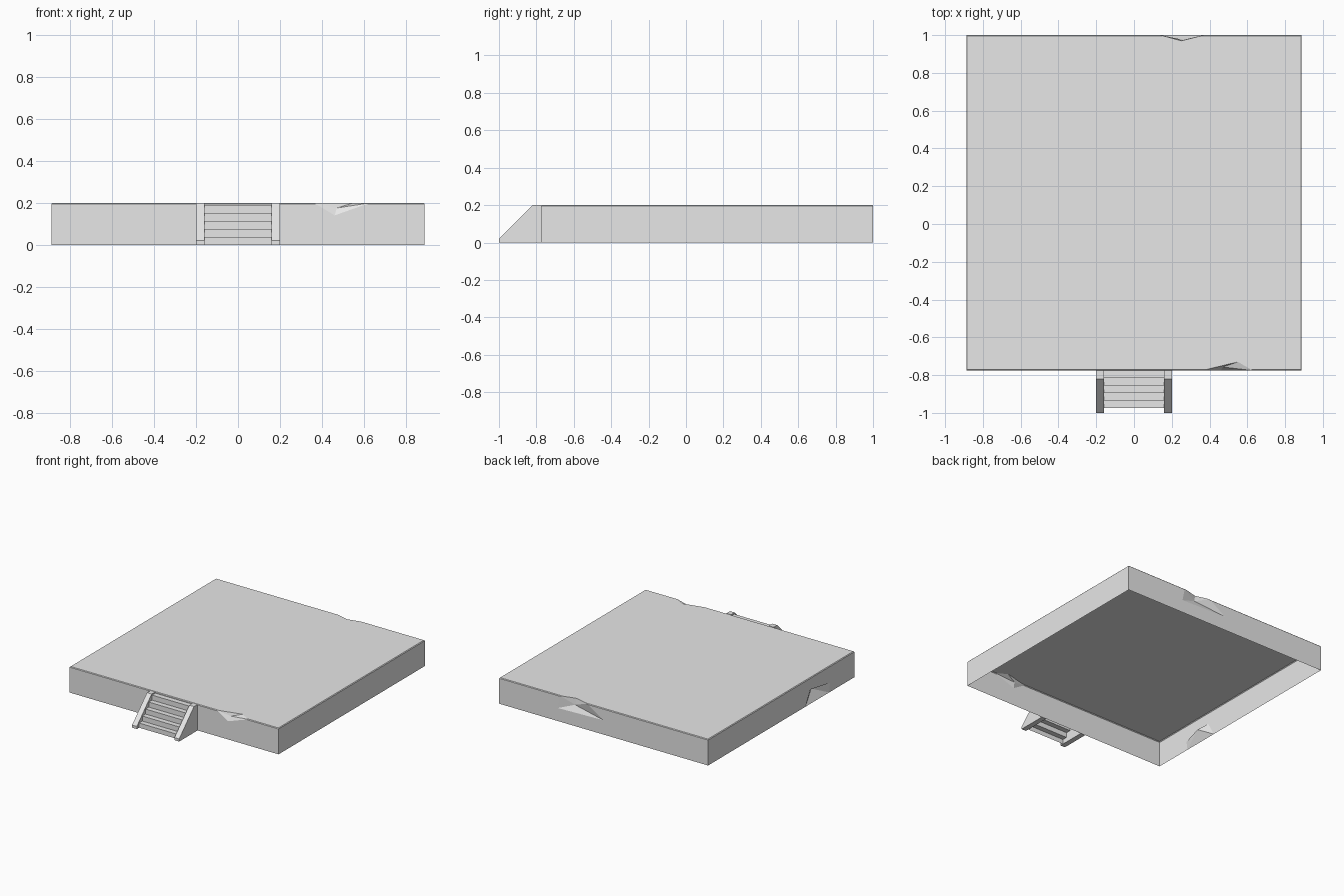
import bpy, bmesh

cube = bpy.data.objects.get("Cube")
if cube:
    bpy.data.objects.remove(cube, do_unlink=True)

stone = bpy.data.materials.new("pale grey stone")
stone.use_nodes = True
GREY = (0.8, 0.8, 0.8, 1)
stone.diffuse_color = GREY
stone.node_tree.nodes["Principled BSDF"].inputs["Base Color"].default_value = GREY

W, F, B, H = 0.888, -0.776, 1.0, 0.2   # half width, front, back, height


def add_object(name, bm):
    mesh = bpy.data.meshes.new(name)
    bm.to_mesh(mesh)
    bm.free()
    mesh.materials.append(stone)
    ob = bpy.data.objects.new(name, mesh)
    bpy.context.collection.objects.link(ob)
    return ob


def extrude_profile(name, profile, x0, x1, solid):
    """Sweep a (y, z) profile along x, as a sheet or a closed solid."""
    bm = bmesh.new()
    left = [bm.verts.new((x0, y, z)) for y, z in profile]
    right = [bm.verts.new((x1, y, z)) for y, z in profile]
    n = len(profile)
    for i in range(n if solid else n - 1):
        j = (i + 1) % n
        bm.faces.new((left[i], right[i], right[j], left[j]))
    if solid:
        bm.faces.new(left)
        bm.faces.new(right[::-1])
        bmesh.ops.recalc_face_normals(bm, faces=bm.faces[:])
    return add_object(name, bm)


# Platform: open-bottomed shell with chipped edges
points = {
    # outer corners, lower case at the ground
    "A": (-W, F, H), "B": (W, F, H), "C": (W, B, H), "D": (-W, B, H),
    "a": (-W, F, 0), "b": (W, F, 0), "c": (W, B, 0), "d": (-W, B, 0),
    # front chip
    "e": (0.36, F, H), "f": (0.46, F, 0.14), "g": (0.63, F, H),
    "h": (0.55, -0.73, H), "i": (0.47, -0.757, 0.175),
    # back chip
    "j": (0.37, B, H), "k": (0.39, B, 0.1), "l": (0, B, 0.11),
    "m": (0.14, B, H), "n": (0.25, 0.97, H), "o": (0.26, 0.975, 0.15),
    # side chip
    "p": (-W, -0.18, 0), "q": (-W, -0.24, 0.11), "r": (-W, -0.48, 0.07),
    "s": (-W, -0.47, 0), "t": (-W + 0.04, -0.31, 0.08),
}
faces = [
    "AehgBCjnmD",                        # deck
    "abBgfeA", "bcCB", "cdDmlkjC",       # front, left and back walls
    "dpqrsaAD",                          # right wall
    "efi", "eih", "fgi", "ghi",          # front chip
    "jko", "klo", "lmo", "mno", "njo",   # back chip
    "pqt", "qrt", "rst", "spt",          # side chip
]
bm = bmesh.new()
verts = {key: bm.verts.new(co) for key, co in points.items()}
for face in faces:
    bm.faces.new([verts[key] for key in face])
bmesh.ops.recalc_face_normals(bm, faces=bm.faces[:])
bm.faces.ensure_lookup_table()
if bm.faces[0].normal.z < 0:
    bmesh.ops.reverse_faces(bm, faces=bm.faces[:])

# Slim bevel along the long deck edges
rim = [e for e in bm.edges
       if min(v.co.z for v in e.verts) > H - 0.001 and e.calc_length() > 0.25]
bmesh.ops.bevel(bm, geom=rim, offset=0.005, segments=1, affect='EDGES',
                clamp_overlap=True)
add_object("platform", bm)

# Staircase: thin stepped sheet between two sloped cheeks
steps, run, rise = 5, 0.0395, 0.0385
path = [(-0.973, 0.0)]
for k in range(steps):
    y, z = -0.973 + k * run, 0.036 + k * rise
    path += [(y, z), (min(y + run, F), z)]
extrude_profile("stair_steps", path, -0.16, 0.16, False)

cheek = [(-1, 0), (-1, 0.02), (-0.82, H), (F, H), (F, 0)]
for name, side in (("left_stair_cheek", 1), ("right_stair_cheek", -1)):
    extrude_profile(name, cheek, side * 0.16, side * 0.2, True)
